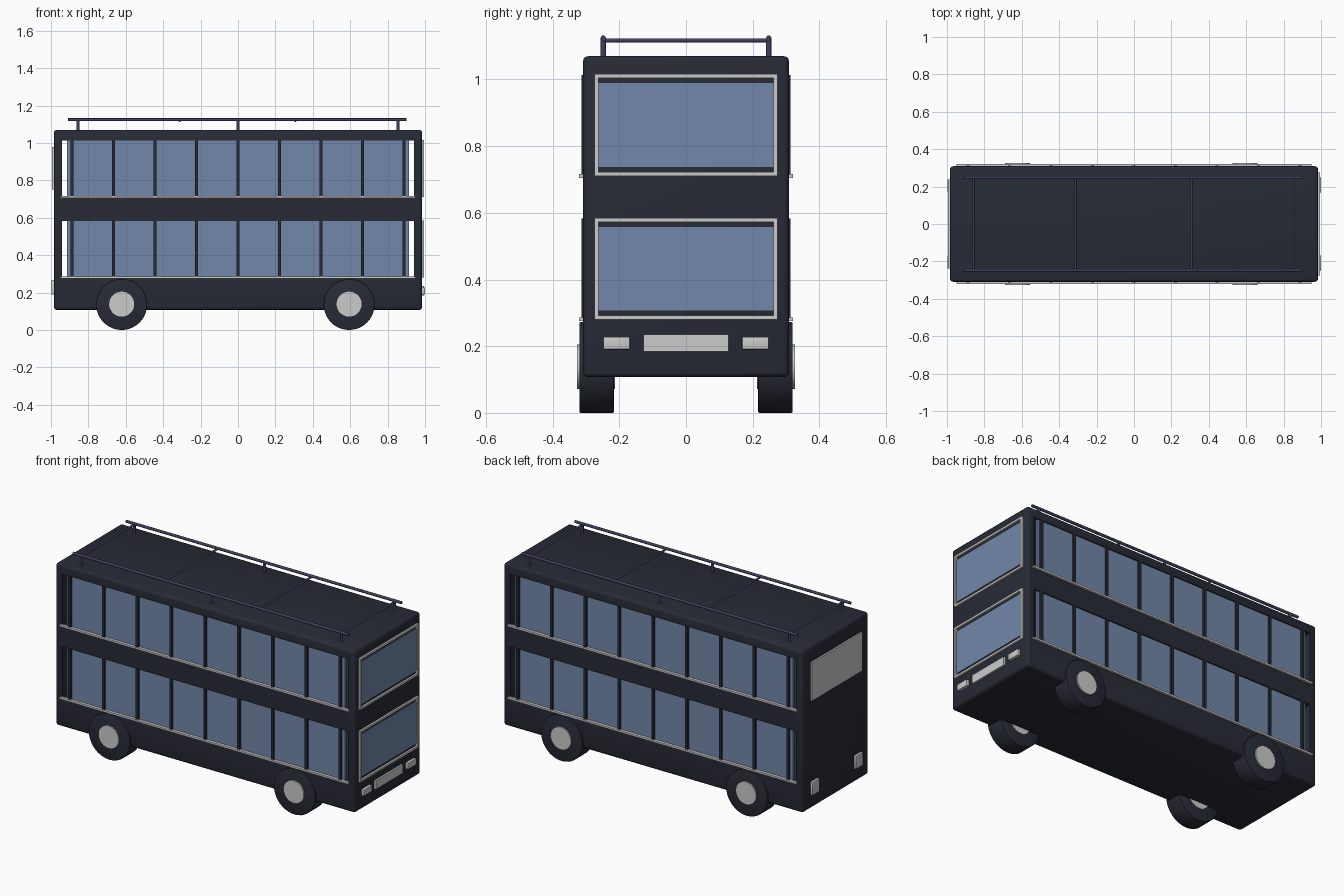
import bpy, math

if "Cube" in bpy.data.objects:
    bpy.data.objects.remove(bpy.data.objects["Cube"])


def material(name, rgb):
    m = bpy.data.materials.new(name)
    m.diffuse_color = (*rgb, 1)
    m.use_nodes = True
    m.node_tree.nodes["Principled BSDF"].inputs["Base Color"].default_value = m.diffuse_color
    return m


NAVY = material("dark_navy", (0.020, 0.024, 0.036))
GLASS = material("blue_glass", (0.17, 0.245, 0.40))
RACK = material("rack_metal", (0.05, 0.053, 0.11))


def finish(o, name, mat):
    o.name = name
    if mat:
        o.data.materials.append(mat)
    return o


def box(name, x, y, z, mat=None, bevel=0, segments=2):
    """Box from (min, max) pairs on each axis."""
    spans = (x, y, z)
    bpy.ops.mesh.primitive_cube_add(size=1, location=[(a + b) / 2 for a, b in spans])
    o = finish(bpy.context.object, name, mat)
    o.scale = [b - a for a, b in spans]
    bpy.ops.object.transform_apply(location=False, rotation=False, scale=True)
    if bevel:
        m = o.modifiers.new("bevel", 'BEVEL')
        m.width, m.segments = bevel, segments
        bpy.ops.object.modifier_apply(modifier="bevel")
        bpy.ops.object.shade_smooth_by_angle(angle=math.radians(35))
    return o


def rod(name, loc, radius, length, axis, mat=None, sides=12, bevel=0):
    rot = {'x': (0, math.pi / 2, 0), 'y': (math.pi / 2, 0, 0), 'z': (0, 0, 0)}[axis]
    bpy.ops.mesh.primitive_cylinder_add(vertices=sides, radius=radius, depth=length,
                                        location=loc, rotation=rot)
    o = finish(bpy.context.object, name, mat)
    if bevel:
        m = o.modifiers.new("bevel", 'BEVEL')
        m.width, m.segments = bevel, 2
        bpy.ops.object.modifier_apply(modifier="bevel")
    bpy.ops.object.shade_smooth_by_angle(angle=math.radians(35))
    return o


def mirrored(s, a, b):
    return tuple(sorted((s * a, s * b)))


DECKS = {"lower": (0.28, 0.583), "upper": (0.71, 1.014)}

# Body shell: rounded box with each deck's window opening cut right across
body = box("body", (-0.984, 0.984), (-0.309, 0.309), (0.107, 1.07), NAVY, 0.016, 3)
for deck, z in DECKS.items():
    cutter = box("cutter", (-0.94, 0.94), (-0.5, 0.5), z)
    cutter.hide_render = True
    bpy.context.view_layer.objects.active = body
    m = body.modifiers.new("opening", 'BOOLEAN')
    m.operation, m.solver, m.object = 'DIFFERENCE', 'EXACT', cutter
    bpy.ops.object.modifier_apply(modifier="opening")
    bpy.data.objects.remove(cutter)

for deck, (z0, z1) in DECKS.items():
    # Side glass, pillars and sill trim
    for s in (-1, 1):
        box(f"{deck}_side_glass", (-0.913, 0.913), mirrored(s, 0.288, 0.302), (z0, z1), GLASS)
        for i in range(9):
            x = (i - 4) * 0.222
            box(f"{deck}_window_pillar", (x - 0.008, x + 0.008),
                mirrored(s, 0.286, 0.314), (z0, z1), NAVY)
        box(f"{deck}_sill_trim", (-0.95, 0.95), mirrored(s, 0.304, 0.321),
            (z0 - 0.005, z0 + 0.006))
        # Windscreen frame uprights
        box(f"{deck}_windscreen_upright", (0.978, 0.995), mirrored(s, 0.262, 0.275), (z0, z1 + 0.002))
    # Windscreen glass and horizontal frame bars
    box(f"{deck}_windscreen", (0.978, 0.988), (-0.262, 0.262), (z0 + 0.027, z1 - 0.025), GLASS)
    for z in (z0, z1 - 0.010):
        box(f"{deck}_windscreen_bar", (0.978, 0.995), (-0.275, 0.275), (z, z + 0.012))

# Front grille, headlights, tail lights and rear window
box("grille", (0.978, 0.995), (-0.128, 0.128), (0.184, 0.235))
for s in (-1, 1):
    box("headlight", (0.978, 1.0), mirrored(s, 0.168, 0.248), (0.190, 0.228), None, 0.003)
    box("tail_light", (-0.998, -0.978), mirrored(s, 0.17, 0.237), (0.19, 0.268), None, 0.003)
box("rear_window", (-0.994, -0.978), (-0.237, 0.237), (0.75, 0.978))

# Wheels with hubs running through the tyre
for x in (-0.622, 0.594):
    for s in (-1, 1):
        rod("tyre", (x, s * 0.268, 0.136), 0.136, 0.104, 'y', NAVY, 40, 0.004)
        rod("wheel_hub", (x, s * 0.270, 0.138), 0.067, 0.114, 'y', None, 32)

# Roof rack: rails, posts and cross bars
for s in (-1, 1):
    rod("rack_rail", (-0.003, s * 0.248, 1.124), 0.008, 1.81, 'x', RACK)
    for x in (-0.855, 0, 0.855):
        rod("rack_post", (x, s * 0.248, 1.093), 0.008, 0.062, 'z', RACK)
for x in (-0.857, -0.312, 0.307, 0.855):
    rod("rack_cross_bar", (x, 0, 1.117), 0.006, 0.496, 'y', RACK)
